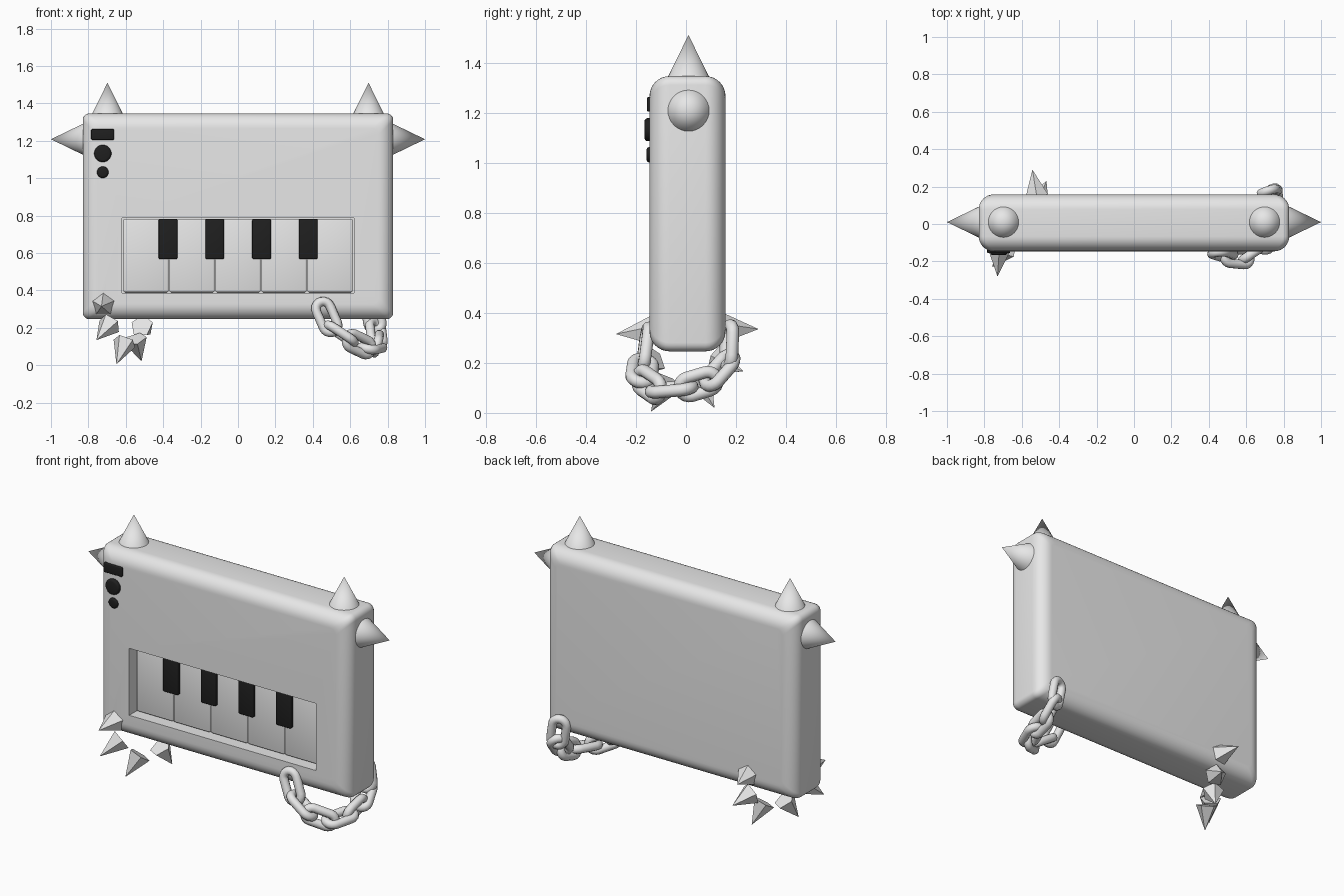
import bpy, bmesh, math
from mathutils import Vector

if "Cube" in bpy.data.objects:
    bpy.data.objects.remove(bpy.data.objects["Cube"], do_unlink=True)


def material(name, value):
    mat = bpy.data.materials.new(name)
    mat.use_nodes = True
    color = (value, value, value, 1)
    mat.diffuse_color = color
    mat.node_tree.nodes["Principled BSDF"].inputs["Base Color"].default_value = color
    return mat


GREY = material("light grey", 0.8)
BLACK = material("black", 0.014)


def finish(bm, name, mat, angle=None):
    bmesh.ops.recalc_face_normals(bm, faces=bm.faces)
    mesh = bpy.data.meshes.new(name)
    bm.to_mesh(mesh)
    bm.free()
    obj = bpy.data.objects.new(name, mesh)
    bpy.context.collection.objects.link(obj)
    mesh.materials.append(mat)
    if angle:
        bpy.ops.object.select_all(action="DESELECT")
        obj.select_set(True)
        bpy.context.view_layer.objects.active = obj
        bpy.ops.object.shade_smooth_by_angle(angle=math.radians(angle))
    return obj


def box(name, x, y, z, mat, bevel=0.0):
    bm = bmesh.new()
    bmesh.ops.create_cube(bm, size=1)
    for v in bm.verts:
        for axis, (lo, hi) in enumerate((x, y, z)):
            v.co[axis] = lo + (v.co[axis] + 0.5) * (hi - lo)
    if bevel:
        bmesh.ops.bevel(bm, geom=bm.edges[:], offset=bevel, segments=3,
                        profile=0.5, affect="EDGES")
    return finish(bm, name, mat, 35 if bevel else None)


def spike(name, base, tip, radius, sides, angle=None):
    base, tip = Vector(base), Vector(tip)
    axis = tip - base
    bm = bmesh.new()
    bmesh.ops.create_cone(bm, cap_ends=True, segments=sides, radius1=radius,
                          radius2=0, depth=axis.length)
    turn = axis.to_track_quat("Z", "Y")
    for v in bm.verts:
        v.co = turn @ v.co + (base + tip) / 2
    return finish(bm, name, GREY, angle)


# Body: rounded rectangles stacked from front to back
FRONT, BACK, ROUND = -0.146, 0.158, 0.08


def outline(bm, inset, y):
    verts = []
    half_w, half_h, r = 0.83 - inset, 0.55 - inset, 0.035
    corners = ((1, 1), (-1, 1), (-1, -1), (1, -1))
    for i, (sx, sz) in enumerate(corners):
        for k in range(6):
            a = math.pi / 2 * (i + k / 5)
            verts.append(bm.verts.new((sx * (half_w - r) + r * math.cos(a), y,
                                       0.796 + sz * (half_h - r) + r * math.sin(a))))
    return verts


bm = bmesh.new()
angles = [math.pi / 2 * k / 8 for k in range(9)]
levels = [(ROUND * (1 - math.sin(a)), FRONT + ROUND * (1 - math.cos(a))) for a in angles]
levels += [(ROUND * (1 - math.sin(a)), BACK - ROUND * (1 - math.cos(a))) for a in reversed(angles)]
rings = [outline(bm, inset, y) for inset, y in levels]
for low, high in zip(rings, rings[1:]):
    for i in range(len(low)):
        j = (i + 1) % len(low)
        bm.faces.new((low[i], low[j], high[j], high[i]))
bm.faces.new(rings[0])
bm.faces.new(rings[-1])
body = finish(bm, "body", GREY, 40)

# Recess for the keyboard
cutter = box("recess_cutter", (-0.62, 0.62), (-0.3, -0.05), (0.385, 0.787), GREY)
cutter.hide_render = True
cutter.hide_viewport = True
cut = body.modifiers.new("keyboard_recess", "BOOLEAN")
cut.operation = "DIFFERENCE"
cut.solver = "EXACT"
cut.object = cutter

# Keys
for i in range(5):
    left = -0.615 + i * 0.246
    box(f"white_key_{i + 1}", (left + 0.002, left + 0.244), (-0.088, -0.04),
        (0.39, 0.782), GREY, 0.008)
for i in range(4):
    x = -0.374 + i * 0.25
    box(f"black_key_{i + 1}", (x - 0.05, x + 0.05), (-0.11, -0.06),
        (0.567, 0.782), BLACK, 0.008)

# Control panel
box("display", (-0.785, -0.663), (-0.156, -0.1), (1.205, 1.262), BLACK, 0.005)


def button(name, z, radius, front):
    bm = bmesh.new()
    bmesh.ops.create_cone(bm, cap_ends=True, segments=32, radius1=radius,
                          radius2=radius, depth=0.08)
    top = [e for e in bm.edges if all(v.co.z > 0 for v in e.verts)]
    bmesh.ops.bevel(bm, geom=top, offset=0.012, segments=3, profile=0.5, affect="EDGES")
    for v in bm.verts:
        v.co = Vector((v.co.x - 0.723, front + 0.04 - v.co.z, z + v.co.y))
    finish(bm, name, BLACK, 40)


button("large_button", 1.132, 0.046, -0.166)
button("small_button", 1.032, 0.031, -0.158)

# Corner cones
for side, sign in (("left", 1), ("right", -1)):
    spike(f"{side}_top_cone", (sign * 0.698, 0.01, 1.332), (sign * 0.698, 0.01, 1.51), 0.088, 32, 40)
    spike(f"{side}_side_cone", (sign * 0.818, 0.01, 1.208), (sign, 0.01, 1.208), 0.088, 32, 40)

# Strap of faceted studs around the bottom edge: base, tip
studs = [
    ((-0.72, -0.135, 0.325), (-0.73, -0.28, 0.315)),
    ((-0.685, -0.13, 0.22), (-0.757, -0.23, 0.134)),
    ((-0.605, -0.07, 0.125), (-0.65, -0.14, 0.005)),
    ((-0.55, 0.05, 0.14), (-0.516, 0.114, 0.02)),
    ((-0.515, 0.115, 0.21), (-0.468, 0.23, 0.165)),
    ((-0.52, 0.15, 0.335), (-0.543, 0.29, 0.335)),
]
for i, (base, tip) in enumerate(studs):
    spike(f"stud_{i + 1}", base, tip, 0.064, 5)

# Chain of interlocked links around the other bottom corner
path = [Vector(p) for p in (
    (0.45, -0.155, 0.315), (0.5, -0.17, 0.2), (0.6, -0.18, 0.135), (0.695, -0.115, 0.09),
    (0.74, 0.0, 0.1), (0.745, 0.1, 0.13), (0.735, 0.17, 0.21), (0.715, 0.175, 0.325))]
WIRE, BEND = 0.025, 0.04
curve = bpy.data.curves.new("chain", "CURVE")
curve.dimensions = "3D"
curve.bevel_depth = WIRE
curve.bevel_resolution = 3
for i, (start, end) in enumerate(zip(path, path[1:])):
    along = (end - start).normalized()
    side = along.cross(Vector((0.3, 0.2, 1))).normalized()
    if i % 2 == 0:
        side = along.cross(side)
    straight = (end - start).length / 2 + WIRE - BEND
    spline = curve.splines.new("POLY")
    spline.points.add(19)
    spline.use_cyclic_u = True
    for k, point in enumerate(spline.points):
        half = 1 if k < 10 else -1
        a = math.pi * ((k % 10) / 9 - 0.5)
        pos = (start + end) / 2 + half * (along * (straight + BEND * math.cos(a))
                                          + side * BEND * math.sin(a))
        point.co = (*pos, 1)
chain = bpy.data.objects.new("chain", curve)
bpy.context.collection.objects.link(chain)
curve.materials.append(GREY)
bpy.ops.object.select_all(action="DESELECT")
chain.select_set(True)
bpy.context.view_layer.objects.active = chain
bpy.ops.object.convert(target="MESH")
bpy.ops.object.shade_smooth_by_angle(angle=math.radians(50))
